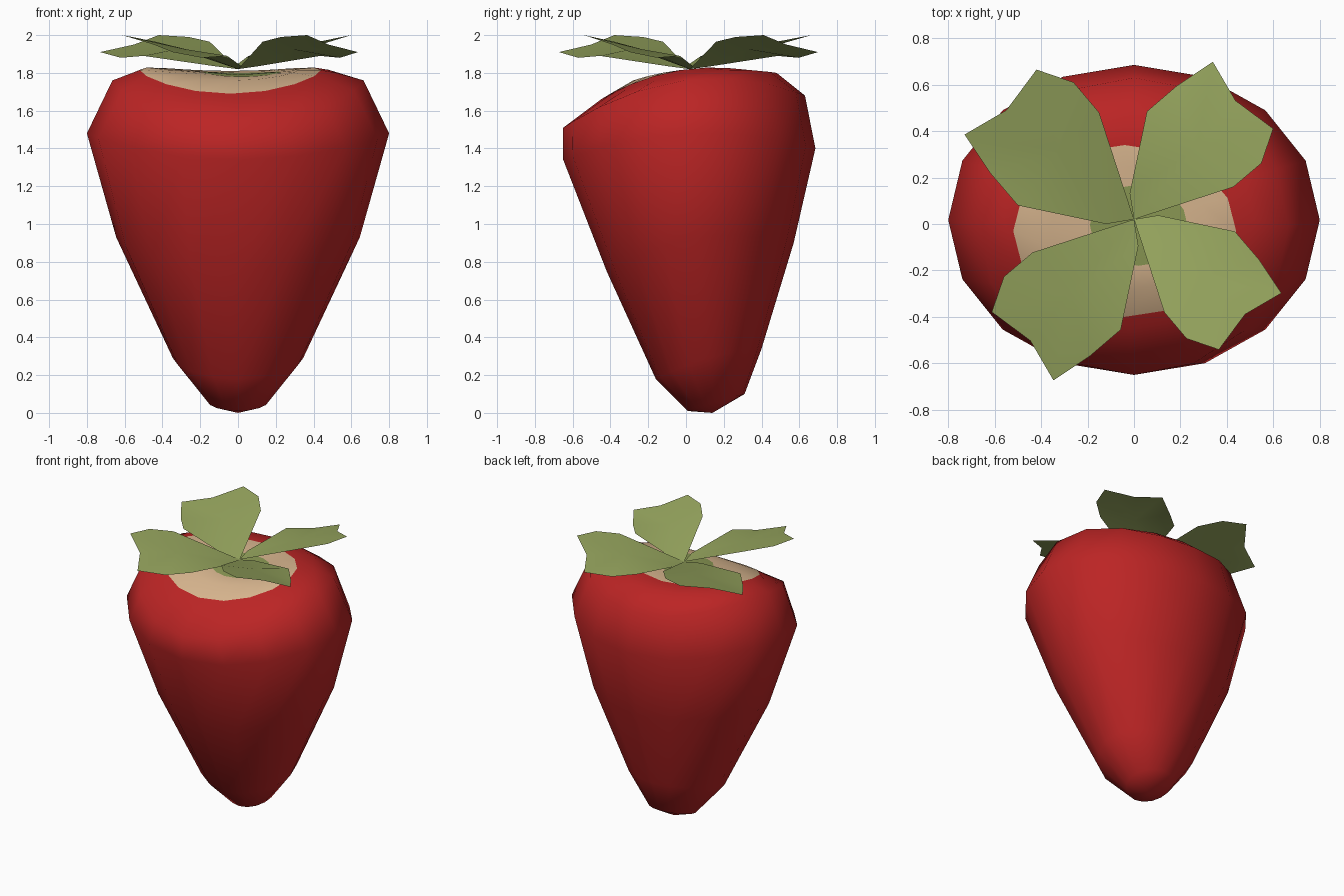
import bpy, bmesh, math
from mathutils import Matrix

if "Cube" in bpy.data.objects:
    bpy.data.objects.remove(bpy.data.objects["Cube"])


def material(name, rgb):
    m = bpy.data.materials.new(name)
    m.diffuse_color = (*rgb, 1)
    m.use_nodes = True
    m.node_tree.nodes["Principled BSDF"].inputs["Base Color"].default_value = m.diffuse_color
    return m


RED = material("berry red", (0.50, 0.018, 0.018))
TAN = material("pale shoulder", (0.68, 0.46, 0.27))
STEM = material("stem green", (0.26, 0.32, 0.09))
LEAF = material("leaf green", (0.30, 0.37, 0.11))


def finish(bm, name, mats):
    for f in bm.faces:
        f.smooth = True
    me = bpy.data.meshes.new(name)
    bm.to_mesh(me)
    bm.free()
    for m in mats:
        me.materials.append(m)
    ob = bpy.data.objects.new(name, me)
    bpy.context.collection.objects.link(ob)
    return ob


# Fruit body: tilted oval rings (front y, front z, back y, back z, half width, side z, x shift)
RINGS = [
    (0.01, 0.01, 0.31, 0.10, 0.16, 0.06, 0),
    (-0.16, 0.18, 0.40, 0.34, 0.345, 0.29, 0),
    (-0.42, 0.75, 0.57, 0.90, 0.645, 0.93, 0),
    (-0.65, 1.34, 0.685, 1.40, 0.80, 1.48, 0),
    (-0.65, 1.51, 0.63, 1.68, 0.665, 1.76, 0),
    (-0.45, 1.66, 0.48, 1.80, 0.54, 1.80, -0.02),
    (-0.40, 1.69, 0.34, 1.81, 0.48, 1.815, -0.04),   # edge of pale shoulder
    (-0.28, 1.76, 0.25, 1.805, 0.34, 1.815, -0.02),
    (-0.18, 1.78, 0.17, 1.80, 0.21, 1.805, 0.02),    # edge of green centre
]
N = 16
bm = bmesh.new()
loops = []
for fy, fz, by, bz, w, sz, cx in RINGS:
    loop = []
    for i in range(N):
        c, s = math.cos(math.tau * i / N), math.sin(math.tau * i / N)
        mid = (fz + bz) / 2
        z = mid + (bz - fz) / 2 * s + (sz - mid) * c * c
        loop.append(bm.verts.new((cx + w * c, (fy + by) / 2 + (by - fy) / 2 * s, z)))
    loops.append(loop)
tip = bm.verts.new((0, 0.14, 0))
crown = bm.verts.new((0, 0, 1.79))
for i in range(N):
    j = (i + 1) % N
    bm.faces.new((tip, loops[0][j], loops[0][i]))
    for k in range(len(loops) - 1):
        a, b = loops[k], loops[k + 1]
        f = bm.faces.new((a[i], a[j], b[j], b[i]))
        f.material_index = 1 if k >= 6 else 0
    f = bm.faces.new((loops[-1][i], loops[-1][j], crown))
    f.material_index = 2
finish(bm, "fruit_body", [RED, TAN, STEM])

# Leaves: one notched, tilted outline turned to four corners
OUTLINE = [(0, 0, 1.82), (-0.12, -0.02, 1.835), (-0.50, 0.06, 1.89), (-0.62, 0.20, 1.88),
           (-0.73, 0.365, 1.91), (-0.55, 0.47, 1.95), (-0.42, 0.645, 2.0),
           (-0.26, 0.59, 1.99), (-0.15, 0.46, 1.965)]
for n, size in enumerate((1.0, 0.93, 0.87, 0.95)):
    bm = bmesh.new()
    rim = [bm.verts.new((x * size, y * size, z)) for x, y, z in OUTLINE]
    centre = bm.verts.new((-0.33 * size, 0.29 * size, 1.925))
    for i in range(len(rim)):
        bm.faces.new((centre, rim[(i + 1) % len(rim)], rim[i]))
    turn = Matrix.Translation((0, 0.02, 0)) @ Matrix.Rotation(-n * math.pi / 2, 4, 'Z')
    bmesh.ops.transform(bm, matrix=turn, verts=bm.verts)
    bmesh.ops.recalc_face_normals(bm, faces=bm.faces)
    if sum(f.normal.z for f in bm.faces) < 0:
        bmesh.ops.reverse_faces(bm, faces=bm.faces)
    finish(bm, f"leaf_{n + 1}", [LEAF])
